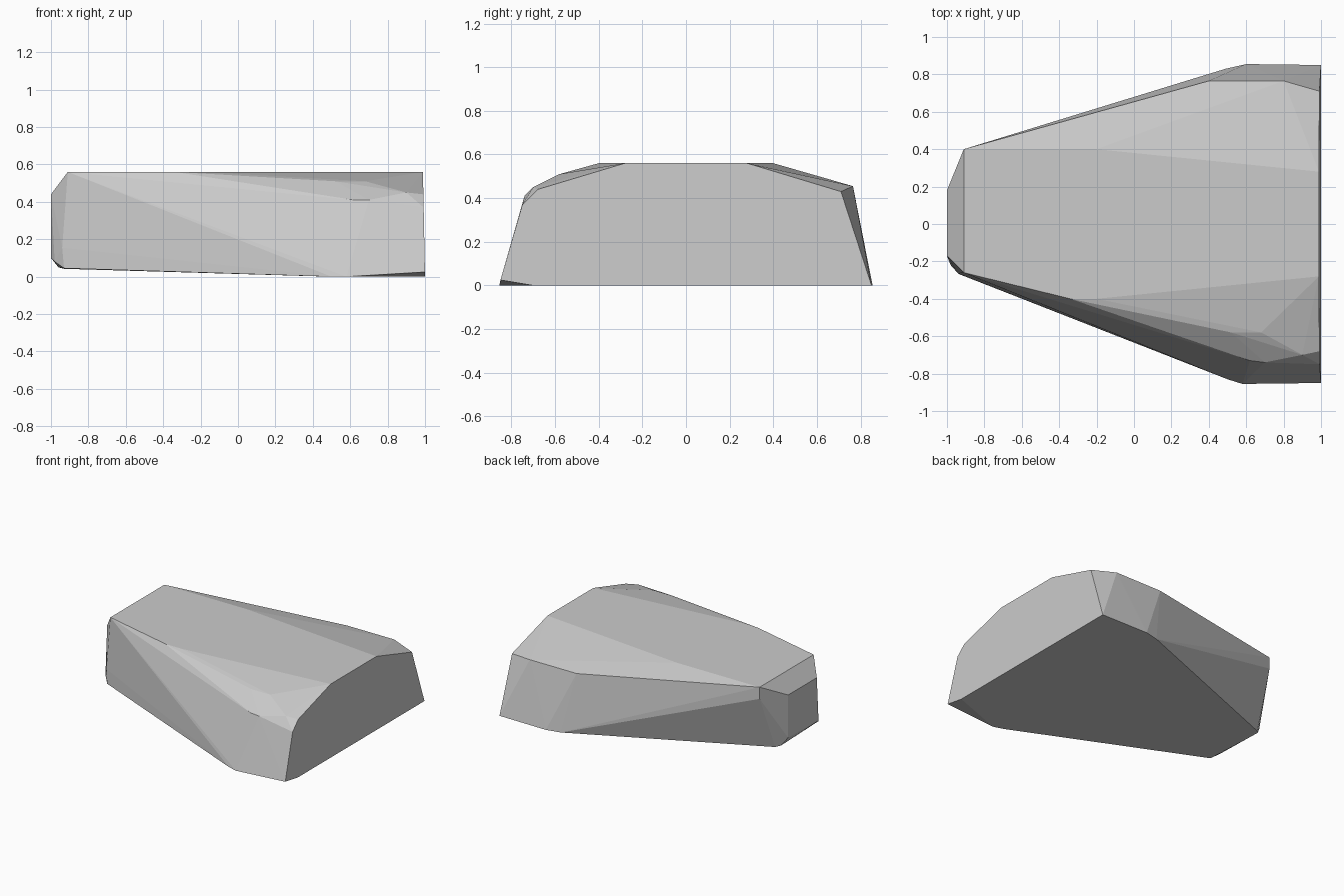
import bpy, bmesh

cube = bpy.data.objects.get("Cube")
if cube:
    bpy.data.objects.remove(cube, do_unlink=True)

grey = bpy.data.materials.new("stone grey")
grey.use_nodes = True
colour = (0.6, 0.6, 0.6, 1)
grey.diffuse_color = colour
grey.node_tree.nodes["Principled BSDF"].inputs["Base Color"].default_value = colour

# Broad cut end: profile in (y, z), leaning back slightly with height
broad_profile = [(-0.85, 0.025), (-0.75, 0.37), (-0.68, 0.44), (-0.28, 0.56),
                 (0.28, 0.56), (0.71, 0.43), (0.85, 0), (-0.7, 0)]
broad_end = [(1 - 0.02 * z, y, z) for y, z in broad_profile]

# Narrow chipped end
narrow_end = [(-0.91, 0.4, 0.56), (-0.91, 0.4, 0.47), (-0.91, -0.26, 0.56),
              (-1, 0.18, 0.44), (-1, -0.17, 0.44), (-1, -0.17, 0.1), (-1, 0.18, 0.11),
              (-0.98, -0.22, 0.08), (-0.94, -0.265, 0.155), (-0.93, -0.27, 0.045),
              (-0.96, 0.21, 0.05), (-0.93, 0.24, 0.042)]

# Flat top corners, then the chipped shoulders and feet of each flank
top = [(-0.2, 0.4, 0.56), (-0.34, -0.4, 0.56), (-0.2, -0.4, 0.56)]
front_flank = [(0.52, -0.58, 0.51), (0.68, -0.58, 0.51), (0.9, -0.7, 0.45),
               (0.62, -0.73, 0.41), (0.7, -0.74, 0.41), (0.5, -0.83, 0), (0.58, -0.855, 0)]
back_flank = [(0.4, 0.765, 0.455), (0.8, 0.765, 0.455), (0.49, 0.83, 0), (0.6, 0.855, 0)]

# Wrap the corners in a faceted hull
bm = bmesh.new()
for point in broad_end + narrow_end + top + front_flank + back_flank:
    bm.verts.new(point)
hull = bmesh.ops.convex_hull(bm, input=bm.verts)
loose = {v for v in hull["geom_interior"] + hull["geom_unused"]
         if isinstance(v, bmesh.types.BMVert) and not v.link_faces}
bmesh.ops.delete(bm, geom=list(loose), context="VERTS")
bmesh.ops.dissolve_limit(bm, angle_limit=0.01, verts=bm.verts, edges=bm.edges)
bmesh.ops.recalc_face_normals(bm, faces=bm.faces)

mesh = bpy.data.meshes.new("rock_slab")
bm.to_mesh(mesh)
bm.free()
mesh.materials.append(grey)
rock = bpy.data.objects.new("rock_slab", mesh)
bpy.context.collection.objects.link(rock)
